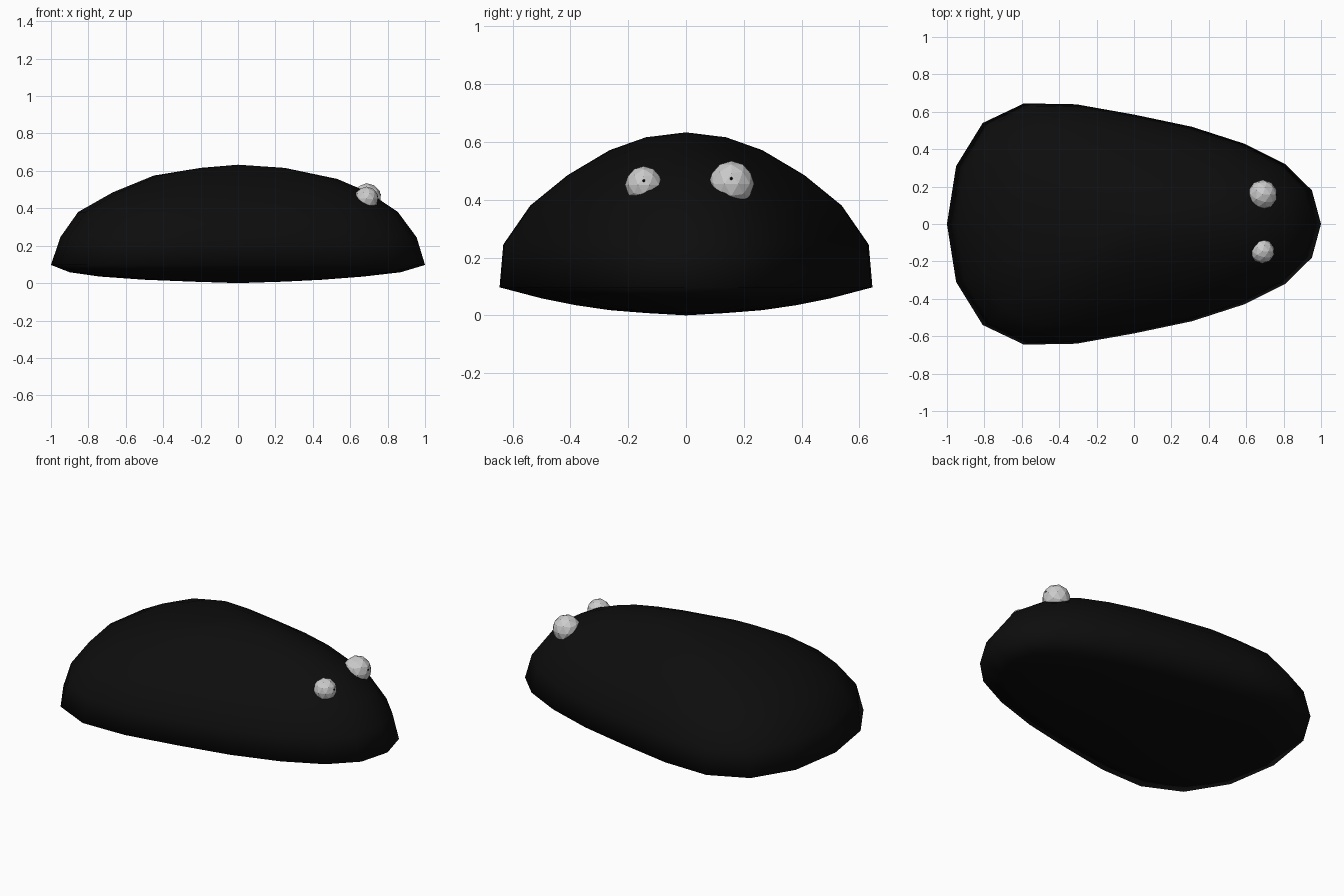
import bpy, bmesh, math
from mathutils import Vector

if "Cube" in bpy.data.objects:
    bpy.data.objects.remove(bpy.data.objects["Cube"])

black = bpy.data.materials.new("black")
black.diffuse_color = (0.004, 0.004, 0.004, 1)
black.use_nodes = True
black.node_tree.nodes["Principled BSDF"].inputs["Base Color"].default_value = black.diffuse_color

# Body: 20-sided egg-shaped rings stacked into a dome with a shallow belly
SEG = 20
WIDTHS = [0, .18, .32, .43, .52, .585, .64, .645, .54, .31, 0]  # nose to tail
# each ring: z, scale of front x, scale of back x, scale of y
RINGS = [(.008, .25, .25, .215), (.018, .45, .5, .41), (.035, .67, .74, .59),
         (.058, .87, .9, .77), (.097, 1, 1, 1), (.245, .955, .95, .98),
         (.38, .855, .855, .835), (.485, .7, .67, .635),
         (.557, .53, .45, .41), (.616, .25, .2, .215)]
# upper ring height differs a little between nose and tail
TAIL_LIFT = {8: .018}

bm = bmesh.new()
rings = []
for k, (z, fx, bx, fy) in enumerate(RINGS):
    ring = []
    for i in range(SEG):
        x = math.cos(2 * math.pi * i / SEG)
        y = WIDTHS[i] if i <= 10 else -WIDTHS[SEG - i]
        lift = TAIL_LIFT.get(k, 0) * (1 - x) / 2
        ring.append(bm.verts.new((x * (fx if x > 0 else bx), y * fy, z + lift)))
    rings.append(ring)
bottom = bm.verts.new((0, 0, 0))
top = bm.verts.new((0, 0, .633))
for i in range(SEG):
    j = (i + 1) % SEG
    bm.faces.new((bottom, rings[0][j], rings[0][i]))
    bm.faces.new((top, rings[-1][i], rings[-1][j]))
    for a, b in zip(rings, rings[1:]):
        bm.faces.new((a[i], a[j], b[j], b[i]))
bmesh.ops.recalc_face_normals(bm, faces=bm.faces)
for f in bm.faces:
    f.smooth = True
mesh = bpy.data.meshes.new("body")
bm.to_mesh(mesh)
bm.free()
mesh.materials.append(black)
bpy.context.collection.objects.link(bpy.data.objects.new("body", mesh))


def ball(name, radius, location, subdivisions=2):
    bpy.ops.mesh.primitive_ico_sphere_add(subdivisions=subdivisions, radius=radius, location=location)
    obj = bpy.context.object
    obj.name = name
    return obj


# Eyes: one larger than the other, each with a tiny pupil
for side, radius, centre in (("left", .079, (.688, .157, .455)),
                             ("right", .065, (.686, -.146, .451))):
    ball(side + "_eye", radius, centre)
    out = Vector((.97, 0, .24)).normalized() * (radius - .005)
    pupil = ball(side + "_pupil", .006, Vector(centre) + out, 1)
    pupil.data.materials.append(black)
